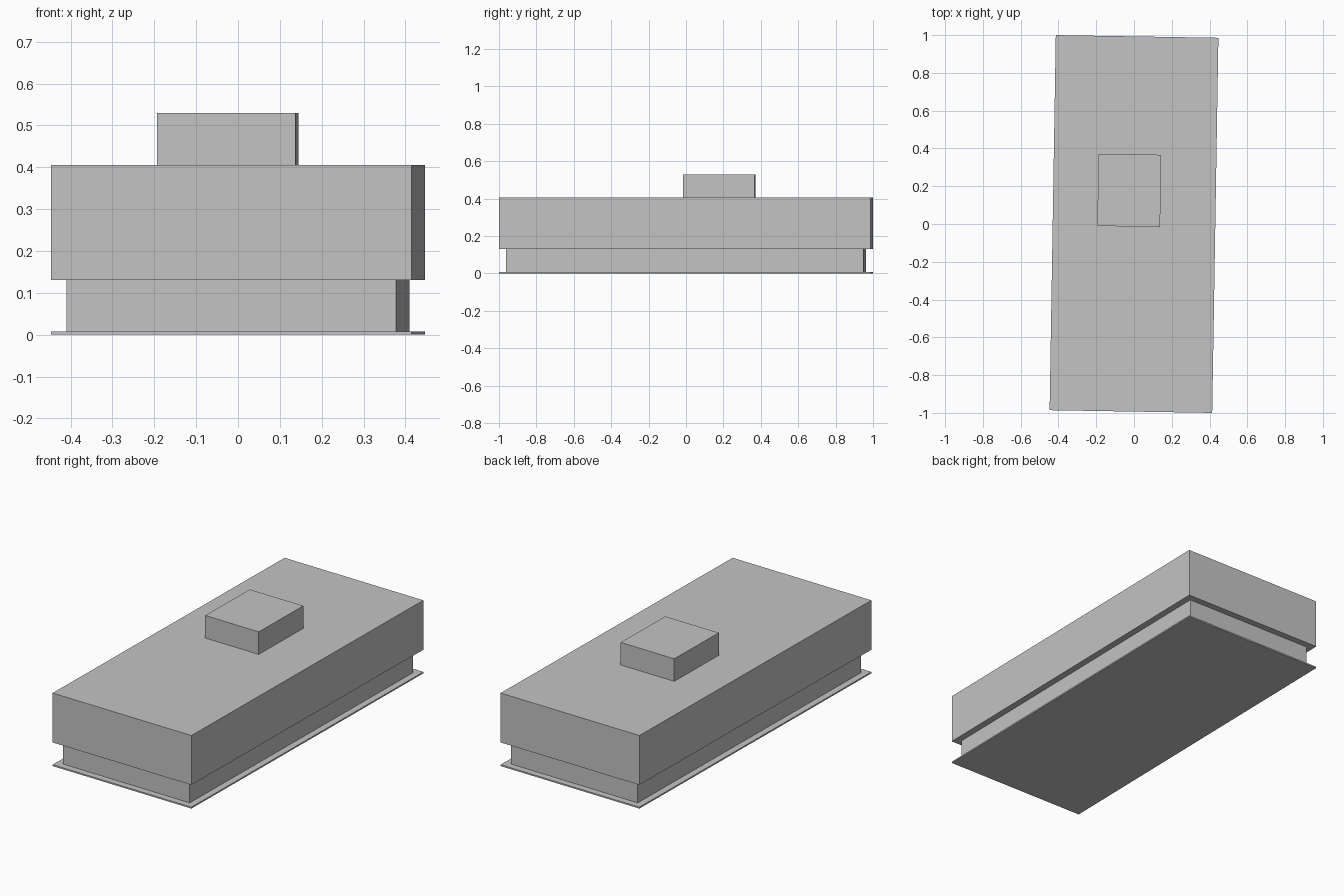
import bpy
from mathutils import Matrix, Vector

cube = bpy.data.objects.get("Cube")
if cube:
    bpy.data.objects.remove(cube, do_unlink=True)

# Single flat colour
grey = bpy.data.materials.new("light grey")
grey.use_nodes = True
colour = (0.55, 0.55, 0.55, 1)
grey.diffuse_color = colour
grey.node_tree.nodes["Principled BSDF"].inputs["Base Color"].default_value = colour

TURN = -0.0165  # the whole building is turned slightly about z


def block(name, width, length, bottom, top, x=0, y=0):
    """Box of the given footprint between two heights."""
    bpy.ops.mesh.primitive_cube_add(size=1)
    ob = bpy.context.object
    ob.name = name
    ob.data.transform(Matrix.Diagonal((width, length, top - bottom, 1)))
    ob.location = Vector((x, y, (bottom + top) / 2))
    ob.rotation_euler.z = TURN
    ob.data.materials.append(grey)
    return ob


# Ground slab, recessed lower storey, overhanging upper storey, rooftop box
block("ground_slab", 0.861, 1.986, 0, 0.008)
block("lower_storey", 0.788, 1.913, 0.008, 0.131)
block("upper_storey", 0.861, 1.986, 0.131, 0.405)
block("rooftop_box", 0.332, 0.382, 0.405, 0.53, x=-0.025, y=0.178)
